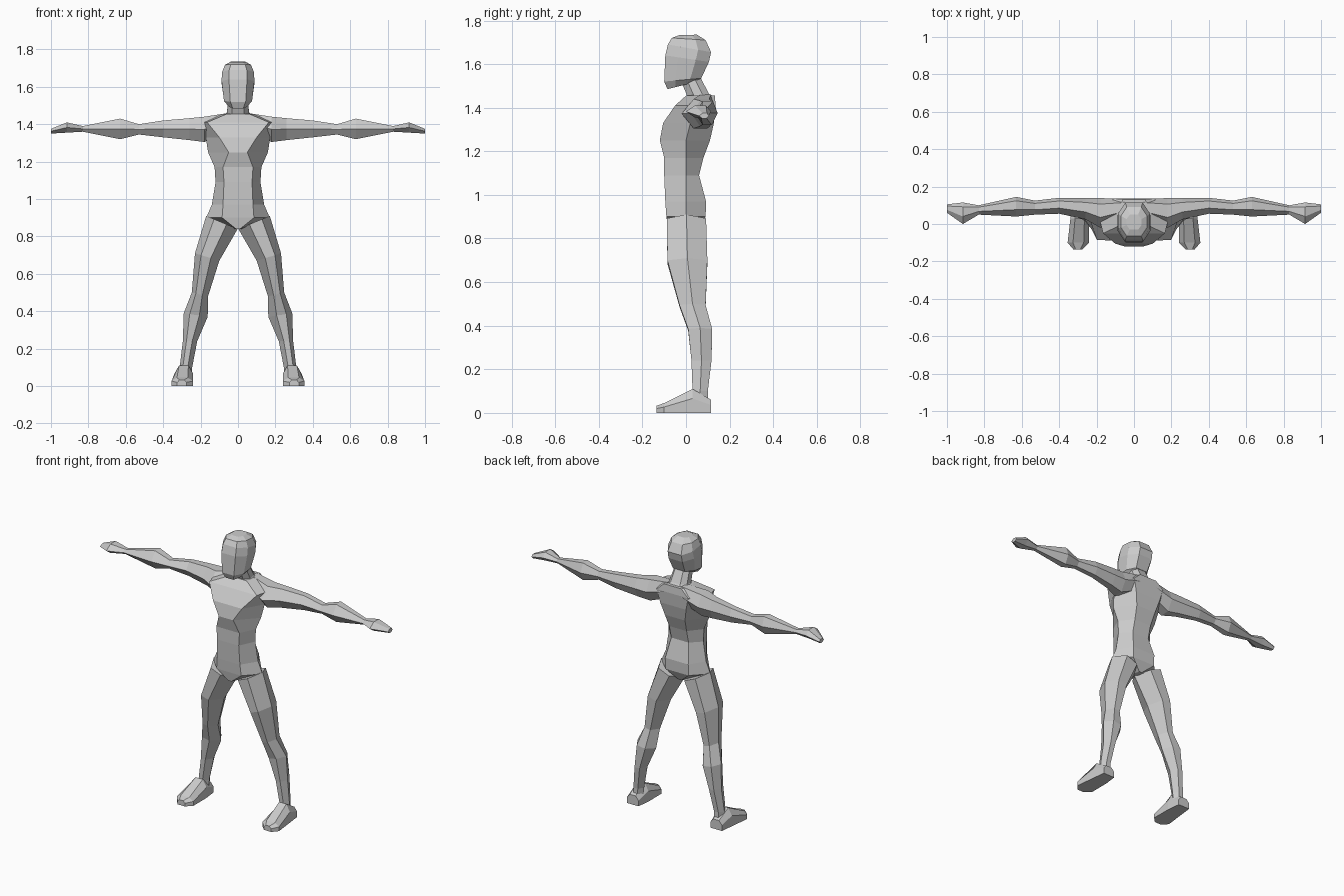
import bpy, bmesh

skin = bpy.data.materials.new("plain_grey")
skin.diffuse_color = (0.6, 0.6, 0.6, 1)


def loft(name, rings, mirror=False):
    """Skin a list of equal-length rings, cap both ends, optionally mirror in x."""
    bm = bmesh.new()
    loops = [[bm.verts.new(p) for p in ring] for ring in rings]
    n = len(loops[0])
    for a, b in zip(loops, loops[1:]):
        for i in range(n):
            j = (i + 1) % n
            bm.faces.new((a[i], a[j], b[j], b[i]))
    bm.faces.new(loops[0])
    bm.faces.new(loops[-1])
    bmesh.ops.recalc_face_normals(bm, faces=bm.faces)
    mesh = bpy.data.meshes.new(name)
    bm.to_mesh(mesh)
    bm.free()
    mesh.materials.append(skin)
    obj = bpy.data.objects.new(name, mesh)
    bpy.context.collection.objects.link(obj)
    if mirror:
        obj.modifiers.new("mirror", "MIRROR")
    return obj


def mix(a, b, t):
    return a + (b - a) * t


# Torso: z, front half width, front y, side half width, side y, back half width, back y
def torso_ring(z, xf, yf, w, ys, xb, yb):
    return [(-xf, yf, z), (xf, yf, z), (w, ys, z), (xb, yb, z), (-xb, yb, z), (-w, ys, z)]


loft("torso", [torso_ring(*r) for r in (
    (0.84, 0.01, -0.08, 0.02, 0.00, 0.01, 0.06),
    (0.90, 0.085, -0.09, 0.17, 0.00, 0.08, 0.09),
    (0.97, 0.08, -0.095, 0.14, 0.00, 0.08, 0.092),
    (1.09, 0.075, -0.10, 0.12, 0.00, 0.06, 0.06),
    (1.17, 0.08, -0.10, 0.125, 0.00, 0.06, 0.08),
    (1.25, 0.05, -0.12, 0.16, 0.00, 0.07, 0.11),
    (1.33, 0.10, -0.105, 0.172, 0.02, 0.09, 0.128),
    (1.41, 0.165, -0.05, 0.19, 0.05, 0.11, 0.136),
    (1.455, 0.06, 0.00, 0.085, 0.06, 0.06, 0.132))])


# Head and neck: eight-sided rings tilted from front height to back height
def head_ring(zf, zb, yf, yb, w):
    out = []
    for x, t in ((-.55, 0), (.55, 0), (1, .3), (1, .7), (.55, 1), (-.55, 1), (-1, .7), (-1, .3)):
        out.append((x * w, mix(yf, yb, t), mix(zf, zb, t)))
    return out


loft("head", [head_ring(*r) for r in (
    (1.485, 1.515, -0.085, 0.035, 0.05),
    (1.52, 1.535, -0.10, 0.07, 0.075),
    (1.64, 1.61, -0.095, 0.105, 0.088),
    (1.69, 1.655, -0.083, 0.115, 0.085),
    (1.72, 1.71, -0.065, 0.09, 0.07),
    (1.733, 1.735, -0.03, 0.05, 0.04))])
loft("neck", [head_ring(*r) for r in (
    (1.42, 1.44, 0.00, 0.125, 0.085),
    (1.455, 1.465, 0.005, 0.105, 0.06),
    (1.54, 1.54, -0.03, 0.065, 0.05))])


# Arms: x, top z, bottom z, front y, back y
def arm_ring(x, zt, zb, yf, yb):
    m = mix(zb, zt, 0.5)
    return [(x, yf, m), (x, mix(yf, yb, .35), zt), (x, mix(yf, yb, .8), zt),
            (x, yb, m), (x, mix(yf, yb, .75), zb), (x, mix(yf, yb, .35), zb)]


loft("arm", [arm_ring(*r) for r in (
    (0.05, 1.46, 1.36, 0.03, 0.136),
    (0.18, 1.44, 1.305, -0.02, 0.138),
    (0.26, 1.432, 1.315, 0.025, 0.138),
    (0.40, 1.42, 1.33, 0.055, 0.14),
    (0.53, 1.40, 1.345, 0.05, 0.125),
    (0.63, 1.43, 1.32, 0.04, 0.145),
    (0.83, 1.39, 1.36, 0.05, 0.10),
    (0.915, 1.41, 1.355, 0.00, 0.115),
    (1.00, 1.375, 1.35, 0.06, 0.105))], True)


# Legs: inner z, outer z, inner x, outer x, front y, back y
def leg_ring(zi, zo, xi, xo, yf, yb):
    out = []
    for u, v in ((0, .5), (.35, 0), (.75, 0), (1, .5), (.75, 1), (.3, 1)):
        out.append((mix(xi, xo, u), mix(yf, yb, v), mix(zi, zo, u)))
    return out


loft("leg", [leg_ring(*r) for r in (
    (0.84, 0.91, 0.002, 0.17, -0.088, 0.092),
    (0.67, 0.71, 0.10, 0.23, -0.085, 0.098),
    (0.48, 0.50, 0.16, 0.247, -0.03, 0.09),
    (0.37, 0.39, 0.162, 0.29, 0.01, 0.12),
    (0.24, 0.24, 0.218, 0.295, 0.025, 0.117),
    (0.10, 0.10, 0.245, 0.312, 0.03, 0.10),
    (0.02, 0.02, 0.25, 0.312, 0.035, 0.10))], True)


# Feet: y, inner x, outer x, top z
def foot_ring(y, xi, xo, zt):
    h = zt * 0.6
    return [(xi, y, 0), (xi, y, h), (mix(xi, xo, .25), y, zt),
            (mix(xi, xo, .75), y, zt), (xo, y, h), (xo, y, 0)]


loft("foot", [foot_ring(*r) for r in (
    (0.115, 0.25, 0.33, 0.06),
    (0.03, 0.24, 0.34, 0.11),
    (-0.10, 0.24, 0.355, 0.045),
    (-0.135, 0.275, 0.325, 0.033))], True)
